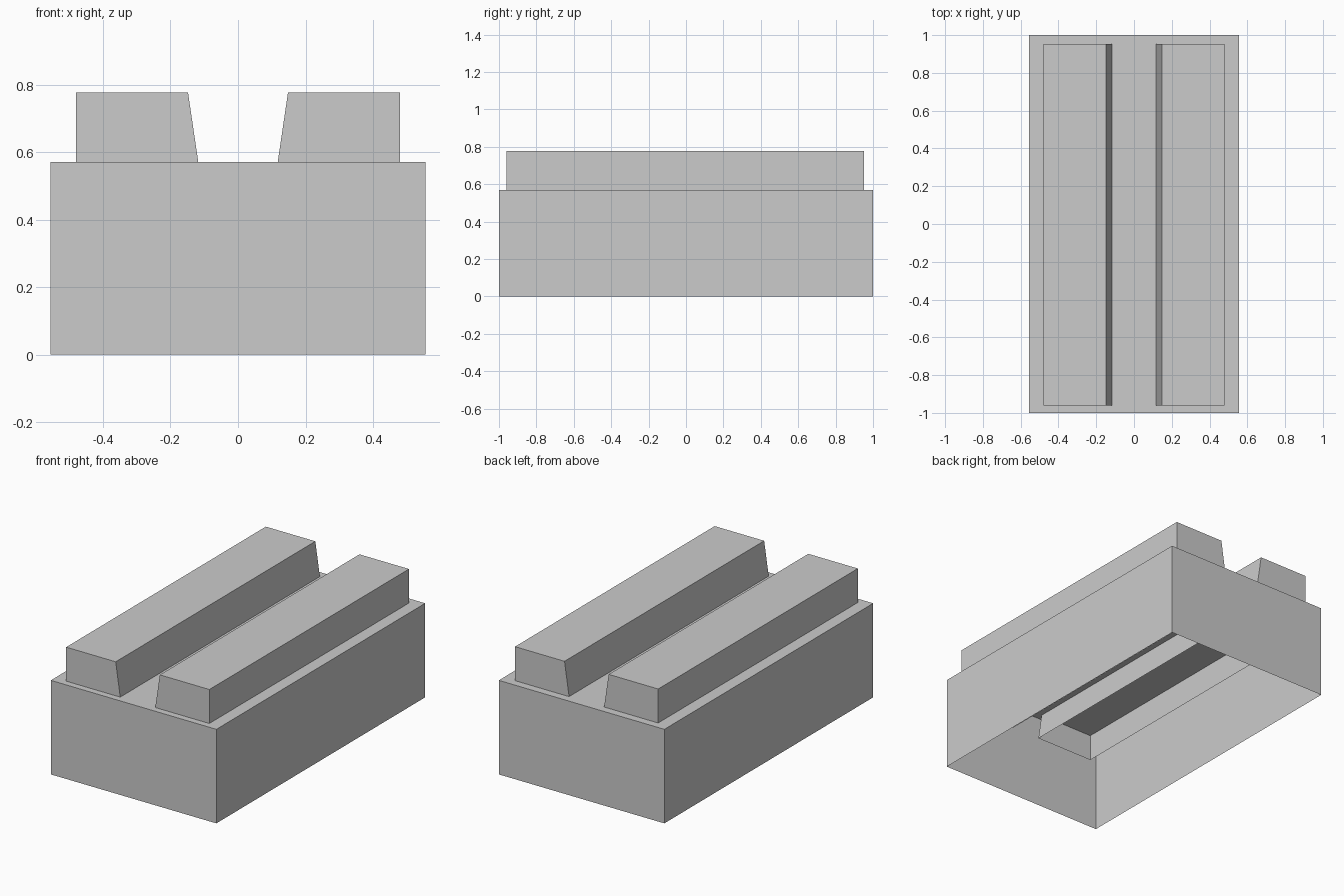
import bpy

cube = bpy.data.objects.get("Cube")
if cube:
    bpy.data.objects.remove(cube, do_unlink=True)

# One plain grey for everything
grey = bpy.data.materials.new("plain_grey")
grey.use_nodes = True
colour = (0.6, 0.6, 0.6, 1)
grey.diffuse_color = colour
grey.node_tree.nodes["Principled BSDF"].inputs["Base Color"].default_value = colour


def open_shell(name, profile, y_front, y_back):
    """Extrude a four-point x-z profile along y, leaving the underside open.
    Profile order: bottom right, bottom left, top left, top right."""
    verts = [(x, y, z) for y in (y_front, y_back) for x, z in profile]
    faces = [
        (0, 1, 2, 3),   # front
        (7, 6, 5, 4),   # back
        (1, 5, 6, 2),   # left
        (3, 2, 6, 7),   # top
        (4, 0, 3, 7),   # right
    ]
    mesh = bpy.data.meshes.new(name)
    mesh.from_pydata(verts, [], faces)
    mesh.materials.append(grey)
    obj = bpy.data.objects.new(name, mesh)
    bpy.context.collection.objects.link(obj)
    return obj


# Hollow block, open below
half, top = 0.555, 0.57
open_shell("base_block", [(-half, 0), (half, 0), (half, top), (-half, top)], -1, 1)

# Two rails with a sloped inner side, reaching down through the block's top
outer, inner_low, inner_high = 0.48, 0.094, 0.148
low, high = 0.41, 0.776
left_profile = [(inner_low, low), (outer, low), (outer, high), (inner_high, high)]
right_profile = [(-left_profile[i][0], left_profile[i][1]) for i in (1, 0, 3, 2)]
for name, profile in (("left_rail", left_profile), ("right_rail", right_profile)):
    open_shell(name, profile, -0.96, 0.952)
